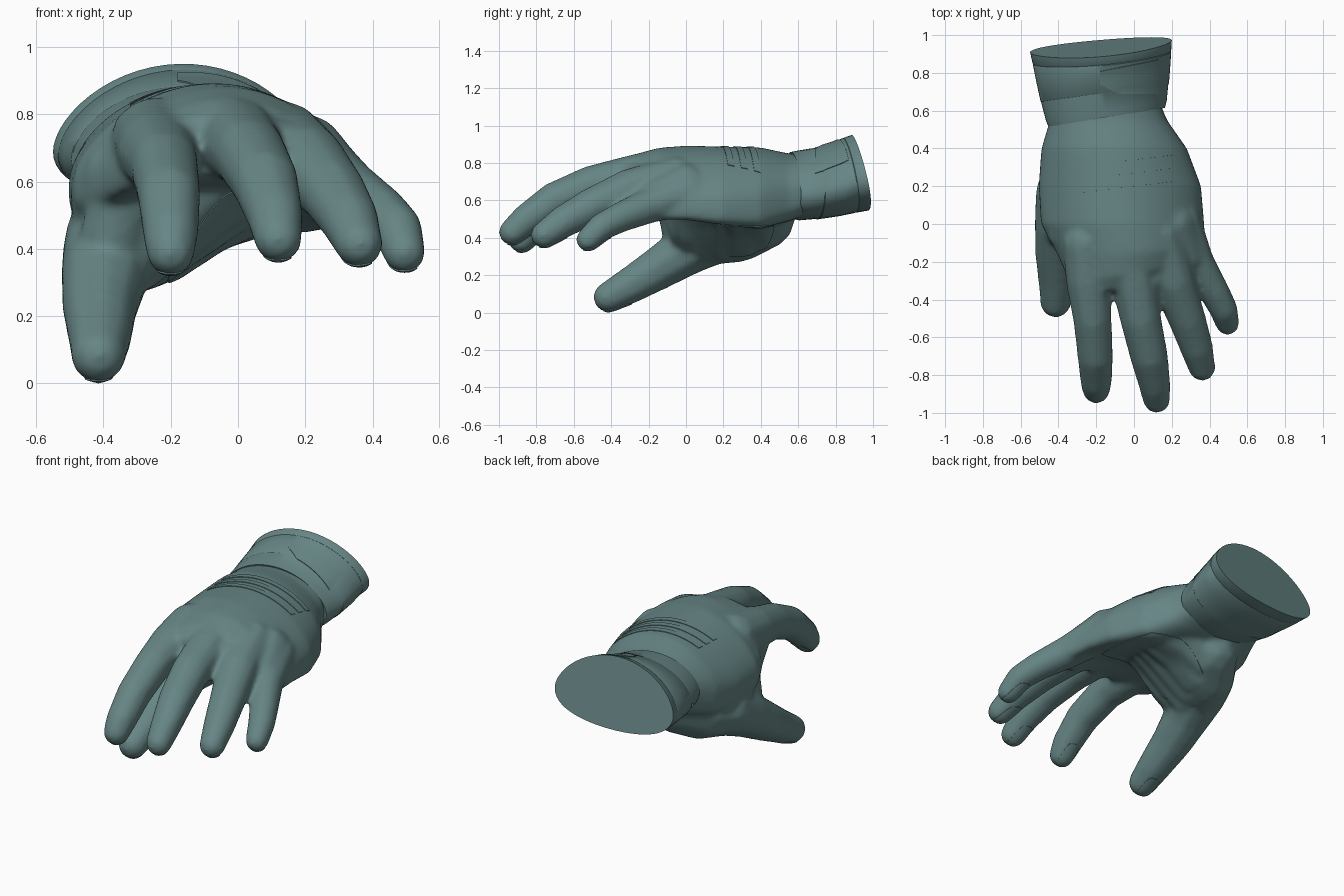
import bpy, bmesh, math
from mathutils import Vector, Matrix
from mathutils.bvhtree import BVHTree

fabric = bpy.data.materials.new("grey_teal_fabric")
fabric.diffuse_color = (0.135, 0.235, 0.235, 1)


def finish(name, bm):
    mesh = bpy.data.meshes.new(name)
    bm.to_mesh(mesh)
    bm.free()
    mesh.materials.append(fabric)
    ob = bpy.data.objects.new(name, mesh)
    bpy.context.collection.objects.link(ob)
    return ob


def activate(ob):
    bpy.ops.object.select_all(action='DESELECT')
    ob.select_set(True)
    bpy.context.view_layer.objects.active = ob


def loft(bm, sections, power, n=56):
    """Skin arched oval rings: y, cx, half width, cz, half height, bow, tilt, slants."""
    rings = []
    for y, cx, hx, cz, hz, bow, tilt, sx, sz in sections:
        ring = []
        for i in range(n):
            c, s = math.cos(math.tau * i / n), math.sin(math.tau * i / n)
            dz = math.copysign(abs(s) ** power, s) * hz - bow * c * c + tilt * c
            ring.append(bm.verts.new((cx + hx * c, y + sx * hx * c + sz * dz, cz + dz)))
        rings.append(ring)
    for a, b in zip(rings, rings[1:]):
        for i in range(n):
            j = (i + 1) % n
            bm.faces.new((a[i], a[j], b[j], b[i]))
    bm.faces.new(rings[0][::-1])
    bm.faces.new(rings[-1])
    bmesh.ops.recalc_face_normals(bm, faces=bm.faces[:])


def limb(bm, path, steps=8):
    """Chain of overlapping balls along x, y, z, radius points."""
    for a, b in zip(path, path[1:]):
        for k in range(steps + 1):
            x, y, z, r = (p + (q - p) * k / steps for p, q in zip(a, b))
            bmesh.ops.create_icosphere(bm, subdivisions=2, radius=r + 0.004,
                                       matrix=Matrix.Translation((x, y, z)))


# Hand body: arched palm, from wrist to knuckles
bm = bmesh.new()
loft(bm, [
    (0.66, -0.15, 0.28, 0.69, 0.155, 0.03, -0.02, 0, 0),
    (0.55, -0.135, 0.31, 0.672, 0.178, 0.05, -0.02, 0, 0),
    (0.40, -0.105, 0.385, 0.675, 0.208, 0.10, -0.015, 0, 0),
    (0.20, -0.075, 0.430, 0.70, 0.188, 0.14, -0.01, 0, 0),
    (0.00, -0.06, 0.432, 0.73, 0.163, 0.165, -0.01, 0, 0),
    (-0.15, -0.01, 0.39, 0.735, 0.145, 0.165, -0.025, 0.06, 0),
    (-0.26, 0.01, 0.35, 0.72, 0.125, 0.15, -0.05, 0.14, 0),
    (-0.33, 0.00, 0.28, 0.695, 0.09, 0.10, -0.06, 0.2, 0),
], 0.68)

# Fingers and thumb
digits = {
    "index": [(-0.25, -0.10, 0.72, 0.13), (-0.24, -0.30, 0.69, 0.12),
              (-0.22, -0.50, 0.65, 0.102), (-0.205, -0.70, 0.56, 0.094),
              (-0.20, -0.83, 0.45, 0.083), (-0.20, -0.88, 0.39, 0.070)],
    "middle": [(-0.05, -0.10, 0.755, 0.13), (0.00, -0.30, 0.72, 0.12),
               (0.035, -0.50, 0.68, 0.108), (0.08, -0.70, 0.60, 0.099),
               (0.11, -0.85, 0.50, 0.083), (0.12, -0.93, 0.43, 0.070)],
    "ring": [(0.13, -0.05, 0.71, 0.13), (0.205, -0.30, 0.655, 0.115),
             (0.28, -0.50, 0.57, 0.098), (0.33, -0.65, 0.49, 0.086),
             (0.36, -0.76, 0.415, 0.070)],
    "little": [(0.24, 0.02, 0.64, 0.11), (0.33, -0.20, 0.57, 0.093),
               (0.42, -0.35, 0.51, 0.08), (0.473, -0.45, 0.46, 0.073),
               (0.495, -0.525, 0.39, 0.062)],
    "thumb": [(-0.415, -0.415, 0.083, 0.080), (-0.41, -0.30, 0.145, 0.096),
              (-0.41, -0.15, 0.235, 0.114), (-0.395, 0.00, 0.33, 0.133),
              (-0.37, 0.15, 0.41, 0.152), (-0.30, 0.28, 0.44, 0.17),
              (-0.22, 0.42, 0.50, 0.16)],
}
for path in digits.values():
    limb(bm, path)
# Web to the thumb, sloping flesh of the thumb mound and heel, webs between fingers
for path in (
    [(-0.36, -0.04, 0.62, 0.10), (-0.385, 0.08, 0.55, 0.115), (-0.36, 0.25, 0.51, 0.135)],
    [(-0.37, -0.03, 0.44, 0.10), (-0.34, -0.05, 0.53, 0.10), (-0.27, -0.06, 0.61, 0.10)],
    [(-0.36, 0.04, 0.40, 0.13), (-0.25, 0.03, 0.48, 0.13),
     (-0.13, 0.02, 0.58, 0.11), (-0.03, 0.02, 0.64, 0.10)],
    [(-0.33, 0.12, 0.41, 0.15), (-0.22, 0.12, 0.48, 0.14),
     (-0.10, 0.11, 0.56, 0.125), (0.02, 0.11, 0.62, 0.11)],
    [(-0.30, 0.21, 0.43, 0.16), (-0.18, 0.20, 0.50, 0.15),
     (-0.06, 0.20, 0.57, 0.14), (0.08, 0.20, 0.63, 0.13)],
    [(-0.25, 0.30, 0.455, 0.165), (-0.11, 0.30, 0.53, 0.15), (0.08, 0.29, 0.60, 0.14)],
    [(-0.22, 0.38, 0.49, 0.165), (-0.08, 0.38, 0.55, 0.155), (0.08, 0.37, 0.585, 0.14)],
    [(0.05, -0.08, 0.74, 0.11), (0.10, -0.27, 0.70, 0.09)],
    [(0.20, 0.00, 0.68, 0.12), (0.28, -0.17, 0.62, 0.09)],
):
    limb(bm, path)

hand = finish("glove_hand", bm)
remesh = hand.modifiers.new("fuse", 'REMESH')
remesh.mode = 'VOXEL'
remesh.voxel_size = 0.013
remesh.use_smooth_shade = True
smooth = hand.modifiers.new("soften", 'SMOOTH')
smooth.factor = 0.5
smooth.iterations = 16
activate(hand)
for name in ("fuse", "soften"):
    bpy.ops.object.modifier_apply(modifier=name)
if not hand.data.materials:
    hand.data.materials.append(fabric)

# Cuff with a front lip, fine seams and a slanted closed end
bm = bmesh.new()
loft(bm, [
    (0.575, -0.145, 0.270, 0.68, 0.150, 0.03, -0.02, 0.16, 0),
    (0.565, -0.145, 0.308, 0.68, 0.178, 0.03, -0.02, 0.16, 0),
    (0.600, -0.147, 0.320, 0.68, 0.185, 0.03, -0.02, 0.16, 0),
    (0.695, -0.155, 0.337, 0.692, 0.190, 0.035, -0.01, 0.14, 0),
    (0.698, -0.155, 0.340, 0.692, 0.193, 0.035, -0.01, 0.14, 0),
    (0.800, -0.163, 0.356, 0.713, 0.197, 0.04, 0.0, 0.12, -0.1),
    (0.870, -0.169, 0.366, 0.733, 0.200, 0.045, 0.01, 0.10, -0.16),
    (0.874, -0.170, 0.364, 0.734, 0.198, 0.045, 0.01, 0.10, -0.165),
    (0.878, -0.170, 0.367, 0.735, 0.200, 0.045, 0.01, 0.10, -0.17),
    (0.930, -0.175, 0.375, 0.748, 0.202, 0.05, 0.01, 0.09, -0.22),
], 1.05)
cuff = finish("cuff", bm)
activate(cuff)
bpy.ops.object.shade_smooth_by_angle(angle=math.radians(35))


def surface(ob):
    b = bmesh.new()
    b.from_mesh(ob.data)
    tree = BVHTree.FromBMesh(b)
    b.free()
    return tree


def plate(name, tree, outline, side, nu=24, nv=4):
    """Thin patch laid on a surface from above (side=1) or below (side=-1)."""
    b = bmesh.new()
    grid = []
    for i in range(nu + 1):
        row = []
        for j in range(nv + 1):
            x, y = outline(i / nu, j / nv)
            hit, normal, _, _ = tree.ray_cast(Vector((x, y, 3 * side)), Vector((0, 0, -side)))
            row.append(b.verts.new(hit + normal * 0.001) if hit else None)
        grid.append(row)
    for i in range(nu):
        for j in range(nv):
            quad = (grid[i][j], grid[i + 1][j], grid[i + 1][j + 1], grid[i][j + 1])
            if all(quad):
                b.faces.new(quad)
    ob = finish(name, b)
    solid = ob.modifiers.new("thickness", 'SOLIDIFY')
    solid.thickness = 0.006
    solid.offset = 0
    activate(ob)
    bpy.ops.object.modifier_apply(modifier="thickness")
    bpy.ops.object.shade_smooth_by_angle(angle=math.radians(40))


def rounded(cx, cy, hx, hy, lean=0.0):
    """Rounded patch outline, square grid mapped to a squircle."""
    def f(u, v):
        a, b = 2 * u - 1, 2 * v - 1
        p = a * math.sqrt(1 - 0.35 * b * b)
        q = b * math.sqrt(1 - 0.35 * a * a)
        return cx + hx * p + lean * hy * q, cy + hy * q
    return f


hand_tree, cuff_tree = surface(hand), surface(cuff)

# Three raised strips across the back of the hand
for k in range(3):
    def strip(u, v, y0=0.20 + 0.07 * k):
        x = -0.32 + 0.52 * u
        return x, y0 + 0.035 * v + 0.12 * x
    plate(f"back_strip_{k + 1}", hand_tree, strip, 1, 30, 3)

# Pointed closing tab on top of the cuff
def tab(u, v):
    x = -0.18 + 0.31 * u
    low = 0.69 + 0.05 * max(0, 1 - u / 0.3)
    return x, low + (0.82 + 0.2 * (x + 0.12) - low) * v
plate("cuff_tab", cuff_tree, tab, 1, 24, 8)

# Palm patch and fingertip pads on the underside
plate("palm_patch", hand_tree, rounded(0.03, 0.20, 0.24, 0.27), -1, 36, 36)
for digit, path in digits.items():
    tip, nxt = (path[0], path[1]) if digit == "thumb" else (path[-1], path[-2])
    lean = (nxt[0] - tip[0]) / (nxt[1] - tip[1])
    plate(digit + "_pad", hand_tree,
          rounded(tip[0] + lean * 0.05, tip[1] + 0.05, 0.042, 0.075, lean), -1, 10, 14)
